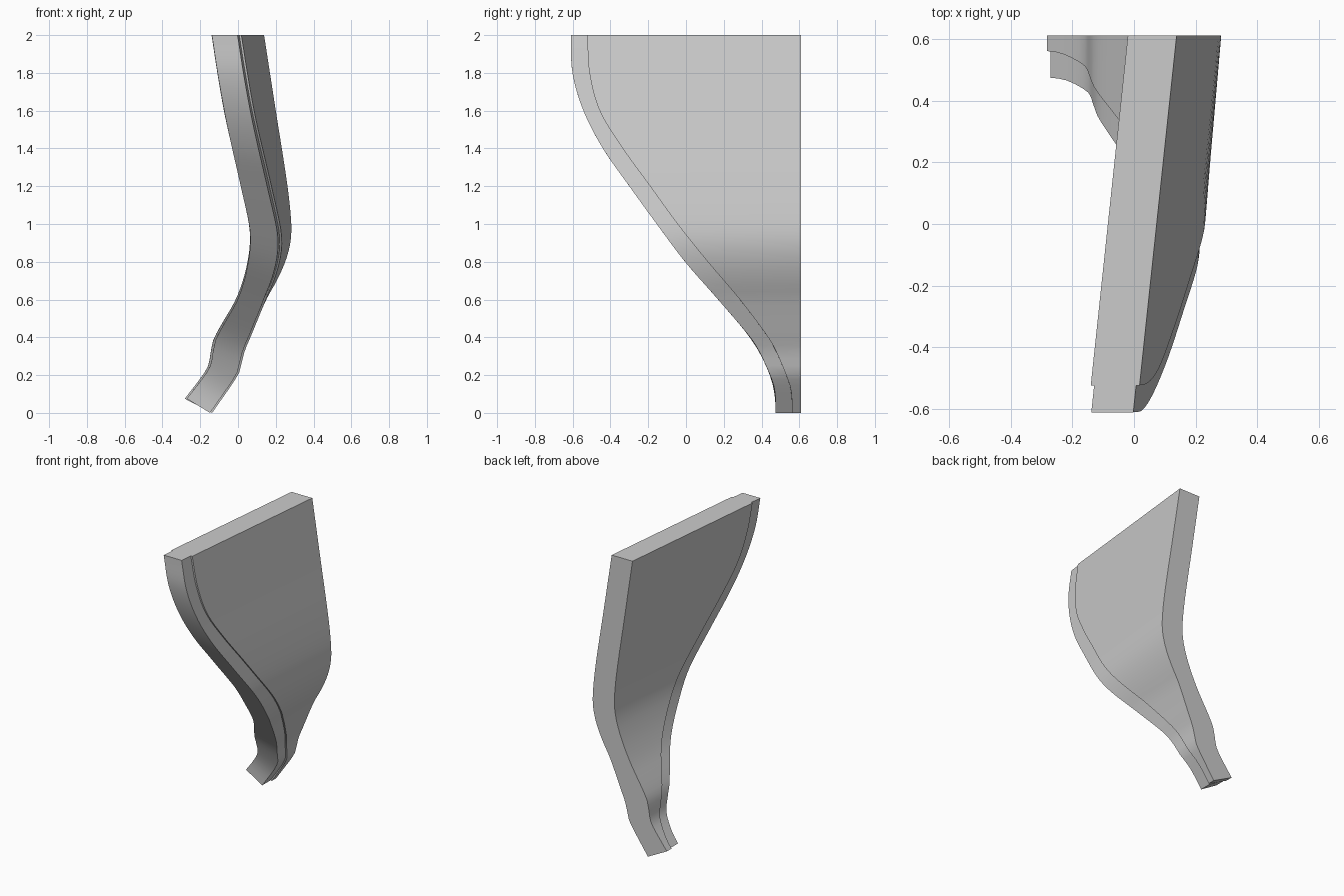
import bpy, bmesh

if "Cube" in bpy.data.objects:
    bpy.data.objects.remove(bpy.data.objects["Cube"])

# Profiles as (z, value): side faces along the straight back edge,
# sideways lean per unit of depth, and the two front outlines
RIGHT = [(0, -.137), (.2, 0), (.24, .013), (.33, .036), (.4, .065), (.6, .15), (.7, .205),
         (.8, .25), (.9, .277), (1, .282), (1.2, .262), (1.6, .2), (2, .138)]
LEFT = [(.075, -.282), (.2, -.187), (.25, -.158), (.33, -.143), (.4, -.125), (.6, -.01), (.7, .04),
        (.8, .08), (.9, .108), (1, .118), (1.2, .1), (1.6, .04), (2, -.02)]
LEAN = [(0, 0), (.55, 0), (.7, .035), (.8, .06), (1, .092), (1.2, .106), (2, .106)]
OUTER = [(0, .475), (.12, .47), (.2, .445), (.33, .385), (.4, .34), (.6, .17), (.8, -.005), (1, -.155),
         (1.2, -.3), (1.4, -.44), (1.6, -.543), (1.8, -.601), (2, -.61)]
INNER = [(0, .562), (.12, .556), (.2, .53), (.33, .475), (.4, .435), (.6, .285), (.8, .115), (1, -.045),
         (1.2, -.19), (1.4, -.335), (1.6, -.457), (1.8, -.511), (2, -.523)]
BACK = .61
STEPS = 56


def curve(pts, z):
    """Smooth interpolation through the profile points."""
    n = len(pts)
    i = 0
    while i < n - 2 and z > pts[i + 1][0]:
        i += 1

    def slope(k):
        a, b = pts[max(k - 1, 0)], pts[min(k + 1, n - 1)]
        return (b[1] - a[1]) / (b[0] - a[0])
    (z0, v0), (z1, v1) = pts[i], pts[i + 1]
    h = z1 - z0
    t = (z - z0) / h
    return ((2*t**3 - 3*t*t + 1) * v0 + (t**3 - 2*t*t + t) * h * slope(i)
            + (3*t*t - 2*t**3) * v1 + (t**3 - t*t) * h * slope(i + 1))


def build(name, front, back, inset):
    """Loft a four-sided section from the slanted foot to the top."""
    bm = bmesh.new()
    rings = []
    for k in range(STEPS + 1):
        t = k / STEPS
        ring = []
        for prof, sign, ends in ((LEFT, 1, (front, back)), (RIGHT, -1, (back, front))):
            foot = prof[0][0]
            z = foot + (2 - foot) * t
            for edge in ends:
                y = edge(z)
                x = curve(prof, z) + sign * inset + curve(LEAN, z) * (y - BACK)
                ring.append(bm.verts.new((x, y, z)))
        rings.append(ring)
    for a, b in zip(rings, rings[1:]):
        for i in range(4):
            j = (i + 1) % 4
            bm.faces.new((a[i], a[j], b[j], b[i]))
    bm.faces.new(rings[0])
    bm.faces.new(rings[-1])
    bmesh.ops.recalc_face_normals(bm, faces=bm.faces)
    me = bpy.data.meshes.new(name)
    bm.to_mesh(me)
    bm.free()
    ob = bpy.data.objects.new(name, me)
    bpy.context.collection.objects.link(ob)
    bpy.ops.object.select_all(action='DESELECT')
    ob.select_set(True)
    bpy.context.view_layer.objects.active = ob
    bpy.ops.object.shade_smooth_by_angle(angle=.5)


# Main curved panel and the slightly thinner strip along its front edge
build("curved_panel", lambda z: curve(INNER, z), lambda z: BACK, 0)
build("front_edge_strip", lambda z: curve(OUTER, z), lambda z: curve(INNER, z), .011)
